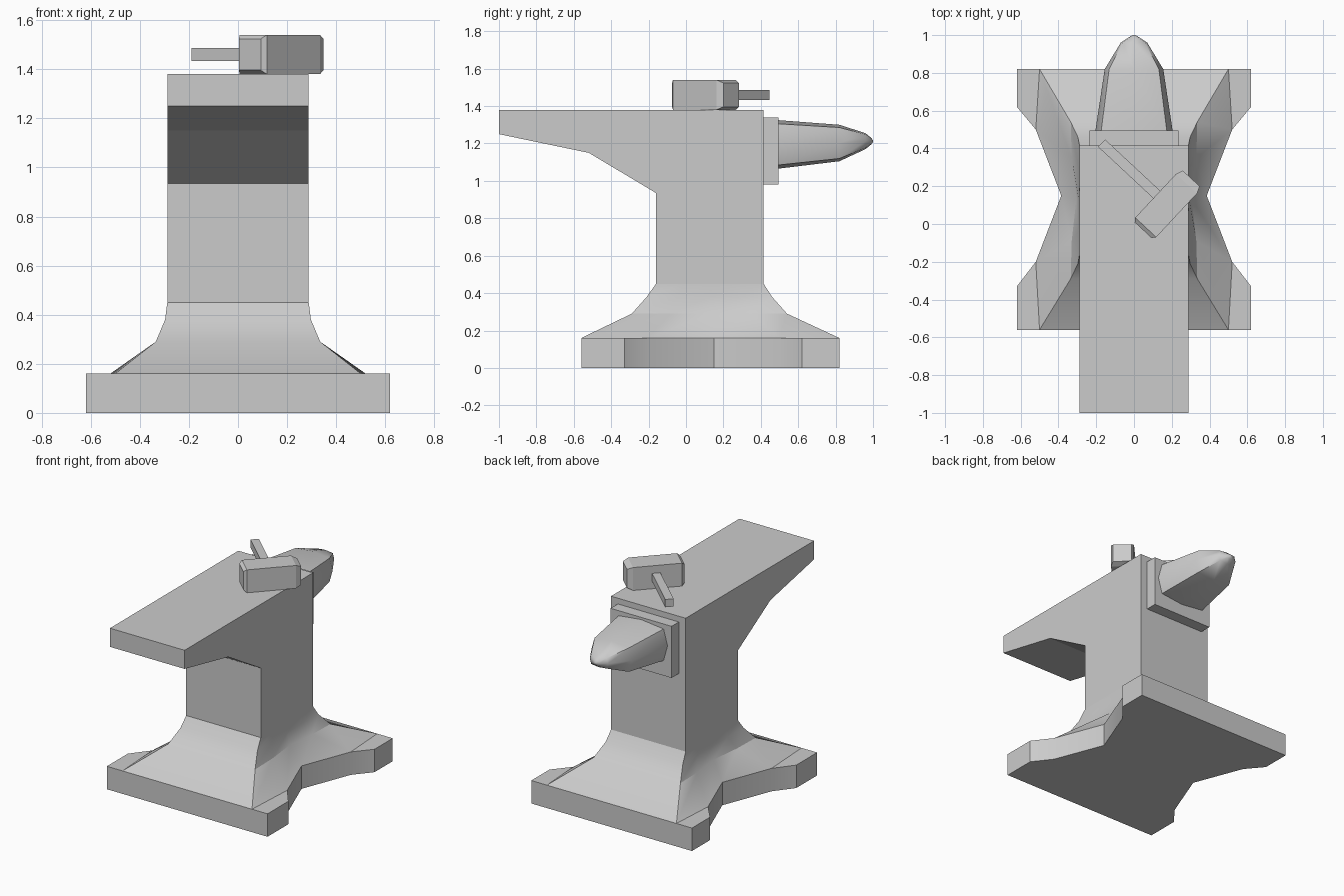
import bpy, bmesh, math
from mathutils import Matrix, Vector

if "Cube" in bpy.data.objects:
    bpy.data.objects.remove(bpy.data.objects["Cube"])


def make(name, rings, caps=(True, True), smooth=None):
    """Skin a stack of closed rings that share a vertex count."""
    bm = bmesh.new()
    vs = [[bm.verts.new(p) for p in ring] for ring in rings]
    n = len(rings[0])
    for a, b in zip(vs, vs[1:]):
        for i in range(n):
            j = (i + 1) % n
            bm.faces.new((a[i], a[j], b[j], b[i]))
    if caps[0]:
        bm.faces.new(vs[0][::-1])
    if caps[1]:
        bm.faces.new(vs[-1])
    bmesh.ops.recalc_face_normals(bm, faces=bm.faces)
    me = bpy.data.meshes.new(name)
    bm.to_mesh(me)
    bm.free()
    ob = bpy.data.objects.new(name, me)
    bpy.context.collection.objects.link(ob)
    if smooth:
        bpy.ops.object.select_all(action='DESELECT')
        ob.select_set(True)
        bpy.context.view_layer.objects.active = ob
        bpy.ops.object.shade_smooth_by_angle(angle=math.radians(smooth))
    return ob


def mirrored(side, z):
    """Right-hand outline (front to back) closed with its mirror image."""
    return [(x, y, z) for x, y in side] + [(-x, y, z) for x, y in reversed(side)]


def box(name, x, y, z):
    corners = [(x[0], y[0]), (x[1], y[0]), (x[1], y[1]), (x[0], y[1])]
    return make(name, [[(a, b, c) for a, b in corners] for c in z])


# Base plate with waisted sides
foot = [(.62, -.56), (.62, -.33), (.52, -.2), (.385, .15), (.52, .5), (.62, .62), (.62, .82)]
make("base_plate", [mirrored(foot, 0), mirrored(foot, .16)], smooth=30)

# Flared foot rising from the plate into the waist
flare = [
    (.16, [(.5, -.56), (.52, -.2), (.385, .15), (.52, .5), (.5, .82)]),
    (.29, [(.335, -.29), (.33, -.09), (.305, .13), (.33, .35), (.335, .54)]),
    (.38, [(.297, -.21), (.295, -.04), (.293, .13), (.295, .3), (.297, .46)]),
    (.45, [(.288, -.16), (.288, -.02), (.288, .13), (.288, .27), (.288, .415)]),
]
make("flared_foot", [mirrored(s, z) for z, s in flare], caps=(False, False), smooth=30)

# Waist and long face, one extruded side profile
profile = [(-1, 1.38), (-1, 1.25), (-.52, 1.15), (-.16, .935), (-.16, .45), (.415, .45), (.415, 1.38)]
make("anvil_body", [[(x, y, z) for y, z in profile] for x in (-.288, .288)])

# Horn mounting block
box("horn_block", (-.235, .235), (.41, .495), (.98, 1.34))

# Horn: eight-sided sections (y, half width, low z, high z)
shape = [(1, 0), (.85, .85), (0, 1), (-.85, .85), (-1, 0), (-.85, -.85), (0, -1), (.85, -.85)]
sections = [(.49, .205, 1.065, 1.325), (.82, .155, 1.105, 1.3),
            (.96, .07, 1.17, 1.255), (.99, .025, 1.195, 1.23), (1, .006, 1.207, 1.217)]
make("horn", [[(sx * w, y, (lo + hi) / 2 + sz * (hi - lo) / 2) for sx, sz in shape]
              for y, w, lo, hi in sections], smooth=50)

# Hammer lying on the face
place = Matrix.Translation((.176, .104, 1.46)) @ Matrix.Rotation(math.radians(47), 4, 'Z')
square = [(-1, -1), (1, -1), (1, 1), (-1, 1)]
head = [(-.187, .061, .064), (-.167, .076, .08), (.15, .076, .08), (.187, .061, .064)]
make("hammer_head", [[place @ Vector((l, a * w, b * h)) for a, b in square] for l, w, h in head])
make("hammer_handle", [[place @ Vector((a * .027, y, b * .027)) for a, b in square]
                       for y in (.06, .475)])
